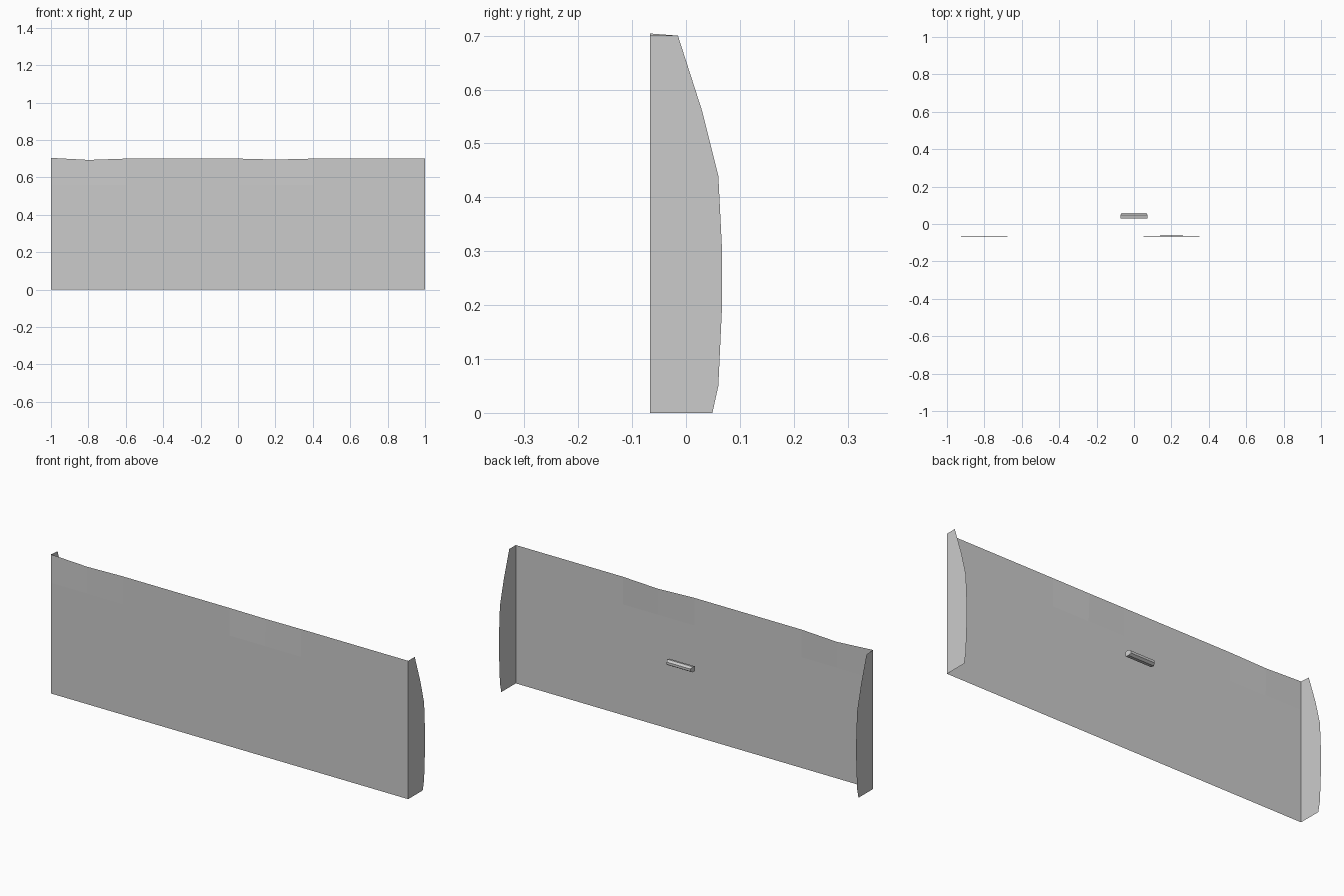
import bpy, bmesh

if "Cube" in bpy.data.objects:
    bpy.data.objects.remove(bpy.data.objects["Cube"])

Y0 = -0.067


def make_object(name, bm):
    me = bpy.data.meshes.new(name)
    bm.to_mesh(me)
    bm.free()
    ob = bpy.data.objects.new(name, me)
    bpy.context.collection.objects.link(ob)
    return ob


# Thin front panel: flat grid with two small dents in its top edge
bm = bmesh.new()
NX, NZ = 10, 5
dents = {0: (0.004, 0.0), 1: (-0.007, 0.004), 6: (-0.005, 0.006)}
grid = []
for j in range(NZ + 1):
    row = []
    for i in range(NX + 1):
        z, y = 0.7 * j / NZ, Y0
        if j == NZ and i in dents:
            z += dents[i][0]
            y += dents[i][1]
        row.append(bm.verts.new((-1 + 2 * i / NX, y, z)))
    grid.append(row)
for j in range(NZ):
    for i in range(NX):
        bm.faces.new((grid[j][i], grid[j][i + 1], grid[j + 1][i + 1], grid[j + 1][i]))
make_object("front_panel", bm)

# Thin side flanges with a bowed rear edge
flange = [(Y0, 0), (0.049, 0), (0.060, 0.05), (0.067, 0.20), (0.067, 0.30),
          (0.060, 0.44), (0.030, 0.56), (-0.015, 0.70)]
for name, x in (("left_flange", -1), ("right_flange", 1)):
    bm = bmesh.new()
    pts = flange + [(Y0, 0.704 if x < 0 else 0.70)]
    face = bm.faces.new([bm.verts.new((x, y, z)) for y, z in pts])
    if x < 0:
        face.normal_flip()
    make_object(name, bm)

# Small pull handle: faceted bar with slightly tapered rear ends
section = [(0.030, 0.388, 0.072), (0.030, 0.410, 0.072), (0.048, 0.414, 0.072),
           (0.060, 0.406, 0.066), (0.060, 0.394, 0.066), (0.048, 0.386, 0.072)]
bm = bmesh.new()
ends = [[bm.verts.new((s * hx, y, z)) for y, z, hx in section] for s in (-1, 1)]
n = len(section)
for k in range(n):
    bm.faces.new((ends[0][k], ends[0][(k + 1) % n], ends[1][(k + 1) % n], ends[1][k]))
for end in ends:
    bm.faces.new(end)
bmesh.ops.recalc_face_normals(bm, faces=bm.faces)
make_object("pull_handle", bm)
